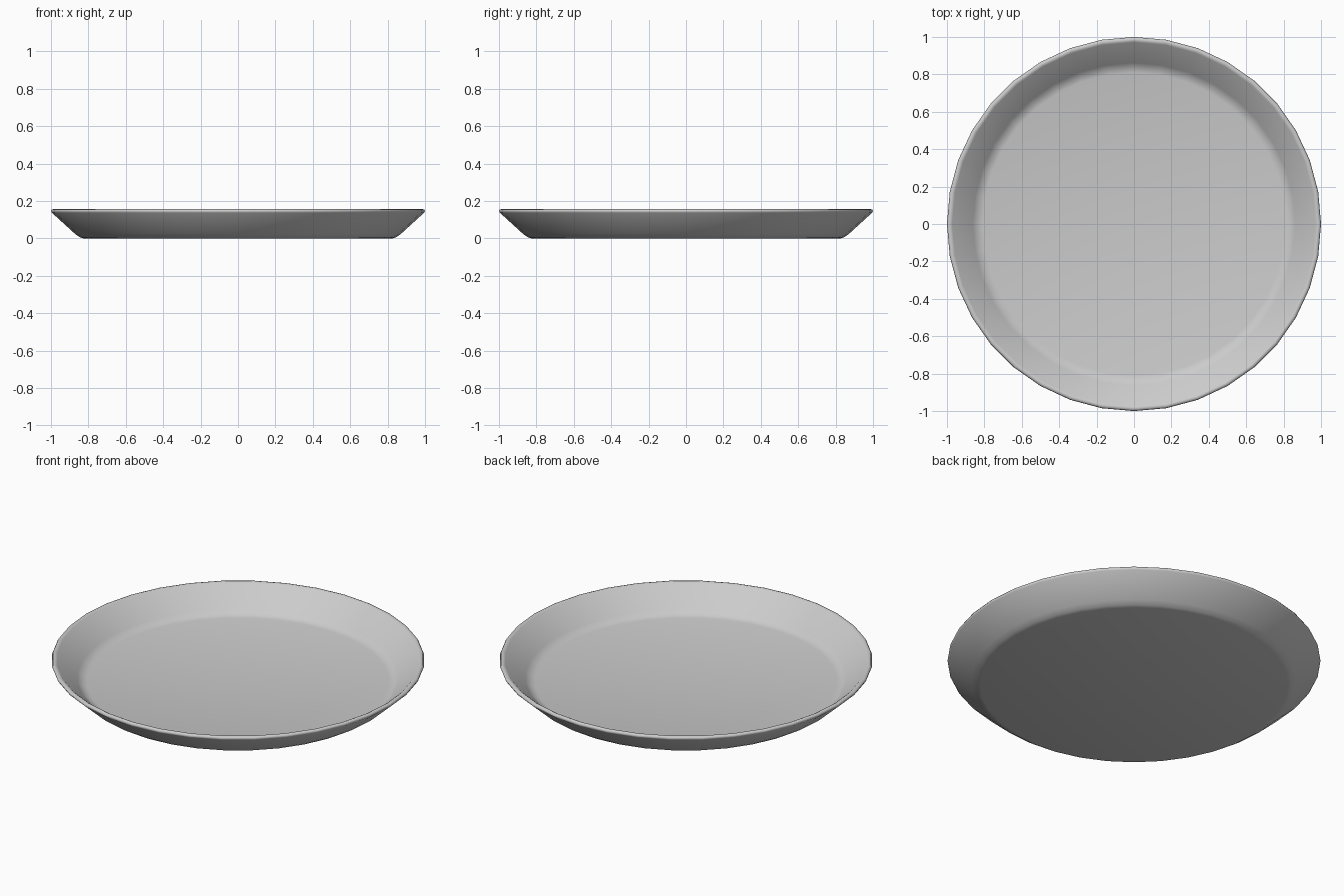
import bpy, bmesh, math

if "Cube" in bpy.data.objects:
    bpy.data.objects.remove(bpy.data.objects["Cube"])

SEGMENTS = 36

# Cross-section (radius, height): underside, flared wall, rounded rim, inner wall, floor
profile = [
    (0.825, 0.0), (0.845, 0.006), (0.87, 0.023),
    (0.995, 0.137), (1.0, 0.146), (0.995, 0.155), (0.983, 0.157), (0.972, 0.151),
    (0.862, 0.045), (0.84, 0.027), (0.81, 0.02),
]

bm = bmesh.new()
rings = []
for r, z in profile:
    rings.append([bm.verts.new((r * math.cos(2 * math.pi * i / SEGMENTS),
                                r * math.sin(2 * math.pi * i / SEGMENTS), z))
                  for i in range(SEGMENTS)])

# Side walls between neighbouring rings
for low, high in zip(rings, rings[1:]):
    for i in range(SEGMENTS):
        j = (i + 1) % SEGMENTS
        bm.faces.new((low[i], low[j], high[j], high[i]))

# Flat underside and flat floor
bm.faces.new(rings[0][::-1])
bm.faces.new(rings[-1])
bmesh.ops.recalc_face_normals(bm, faces=bm.faces[:])

mesh = bpy.data.meshes.new("plate")
bm.to_mesh(mesh)
bm.free()
plate = bpy.data.objects.new("plate", mesh)
bpy.context.collection.objects.link(plate)

# Smooth shading
bpy.context.view_layer.objects.active = plate
plate.select_set(True)
bpy.ops.object.shade_smooth_by_angle(angle=math.radians(60))
